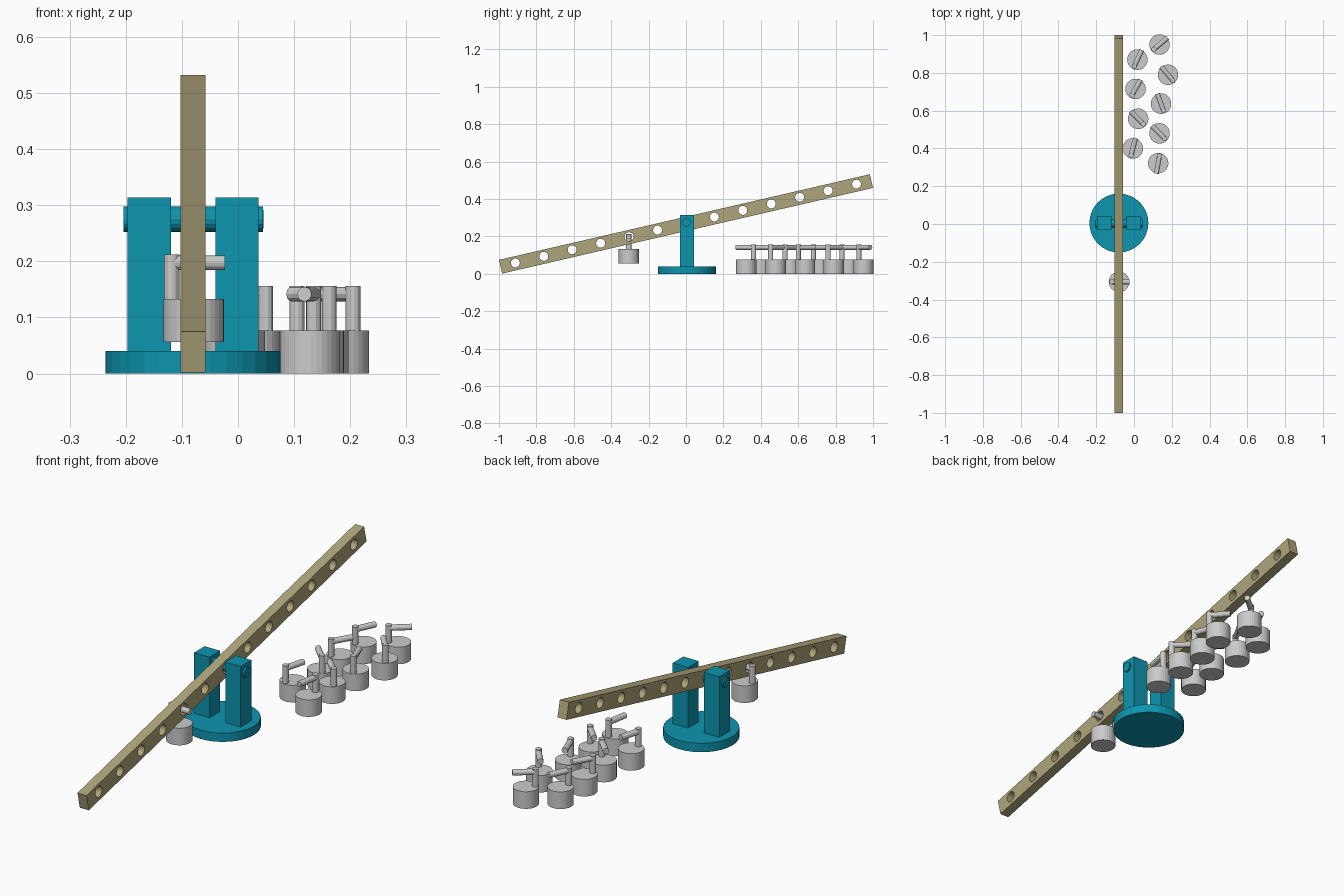
import bpy, bmesh
from math import radians, cos, sin, pi
from mathutils import Matrix, Vector

if "Cube" in bpy.data.objects:
    bpy.data.objects.remove(bpy.data.objects["Cube"])


def material(name, rgb):
    m = bpy.data.materials.new(name)
    m.diffuse_color = (*rgb, 1)
    m.use_nodes = True
    m.node_tree.nodes["Principled BSDF"].inputs["Base Color"].default_value = m.diffuse_color
    return m


TEAL = material("teal", (0.004, 0.30, 0.43))
WOOD = material("wood", (0.43, 0.38, 0.20))


def cylinder(bm, start, end, radius, sides):
    a, b = Vector(start), Vector(end)
    turn = (b - a).to_track_quat('Z', 'Y').to_matrix().to_4x4()
    bmesh.ops.create_cone(bm, cap_ends=True, segments=sides, radius1=radius, radius2=radius,
                          depth=(b - a).length, matrix=Matrix.Translation((a + b) / 2) @ turn)


def box(bm, centre, size):
    bmesh.ops.create_cube(bm, size=1, matrix=Matrix.Translation(centre) @ Matrix.Diagonal((*size, 1)))


def finish(bm, name, mat=None, loc=(0, 0, 0), rot=(0, 0, 0)):
    mesh = bpy.data.meshes.new(name)
    bm.to_mesh(mesh)
    bm.free()
    ob = bpy.data.objects.new(name, mesh)
    ob.location, ob.rotation_euler = loc, rot
    if mat:
        mesh.materials.append(mat)
    bpy.context.collection.objects.link(ob)
    return ob


CX, CY = -0.08, 0.005
PIVOT_Z, TILT, PITCH = 0.267, radians(13), 0.156

# round base
bm = bmesh.new()
cylinder(bm, (CX, CY, 0), (CX, CY, 0.04), 0.156, 32)
finish(bm, "base", TEAL)

# two upright posts
for side, name in ((-1, "left_post"), (1, "right_post")):
    bm = bmesh.new()
    box(bm, (CX + side * 0.078, CY, 0.175), (0.077, 0.076, 0.278))
    finish(bm, name, TEAL)

# pivot axle
bm = bmesh.new()
cylinder(bm, (CX - 0.124, 0.002, 0.275), (CX + 0.125, 0.002, 0.275), 0.0225, 16)
finish(bm, "axle", TEAL)

# tilted beam with a row of holes
bm = bmesh.new()
box(bm, (0, 0, 0), (0.045, 2.035, 0.075))
beam = finish(bm, "beam", WOOD, (CX, 0, PIVOT_Z), (TILT, 0, 0))
bm = bmesh.new()
for i in range(-6, 7):
    cylinder(bm, (-0.1, i * PITCH, 0.002), (0.1, i * PITCH, 0.002), 0.024, 20)
cutter = finish(bm, "hole_cutter", None, beam.location, beam.rotation_euler)
cutter.hide_render = True
cut = beam.modifiers.new("holes", 'BOOLEAN')
cut.operation, cut.solver, cut.object = 'DIFFERENCE', 'EXACT', cutter
bpy.context.view_layer.objects.active = beam
bpy.ops.object.modifier_apply(modifier=cut.name)
bpy.data.objects.remove(cutter)


# weight: drum, off-centre stem and a horizontal hook bar
def weight(name, x, y, z, stem_angle):
    bm = bmesh.new()
    cylinder(bm, (0, 0, 0), (0, 0, 0.077), 0.054, 32)
    cylinder(bm, (0.039, 0, 0.07), (0.039, 0, 0.156), 0.0135, 12)
    cylinder(bm, (0.039, 0, 0.1415), (-0.056, 0, 0.1415), 0.013, 12)
    finish(bm, name, None, (x, y, z), (0, 0, radians(stem_angle)))


weight("hanging_weight", -0.079, -0.306, 0.056, 180)
spare = [(0.135, 0.95, 220), (0.018, 0.87, 245), (0.18, 0.79, -50),
         (0.008, 0.715, 240), (0.143, 0.637, -70), (0.022, 0.557, -45),
         (0.135, 0.48, -45), (-0.006, 0.40, 255), (0.128, 0.322, 80)]
for i, (x, y, angle) in enumerate(spare):
    weight(f"spare_weight_{i + 1}", x, y, 0, angle)
